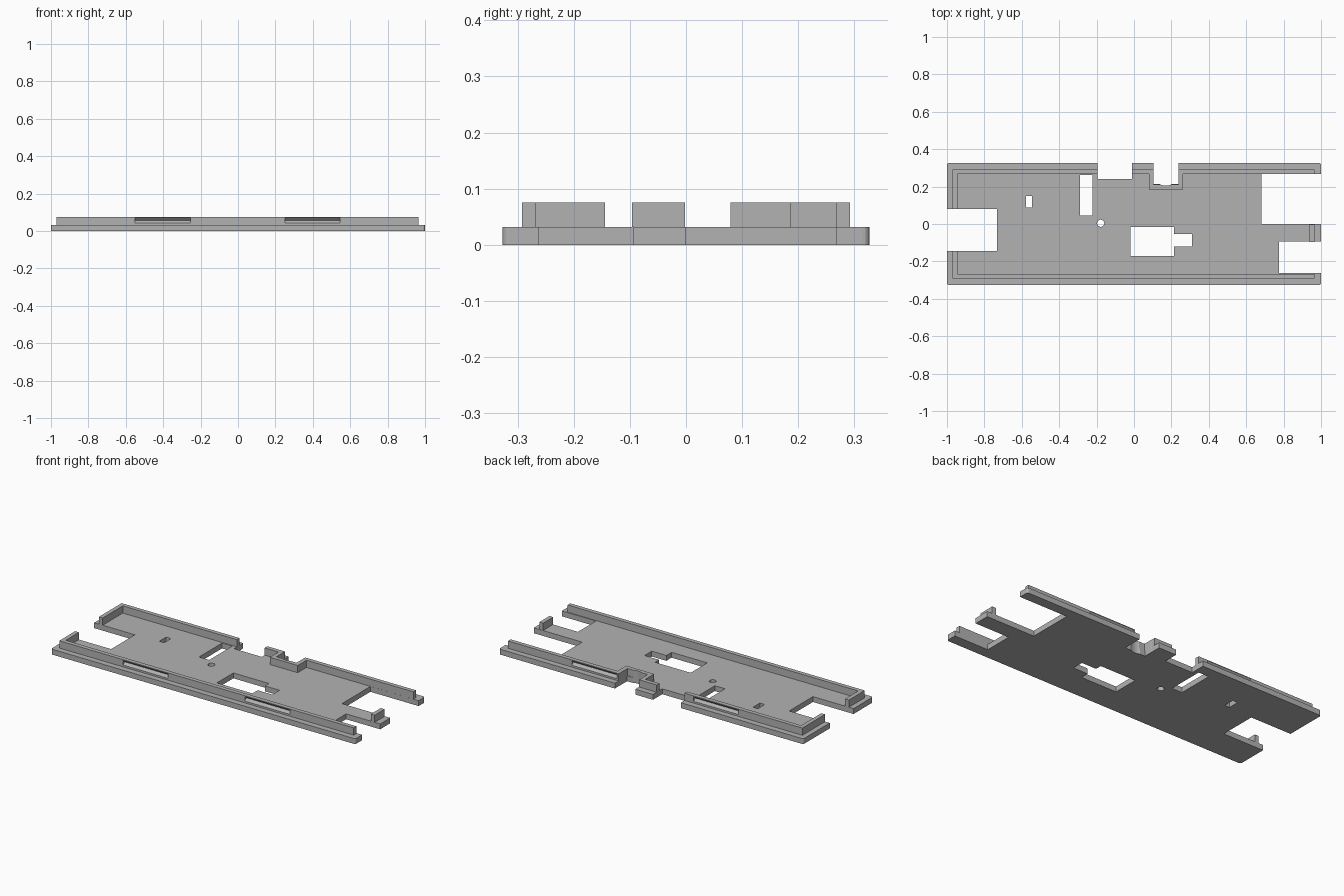
import bpy, bmesh, math
from mathutils import Vector

if "Cube" in bpy.data.objects:
    bpy.data.objects.remove(bpy.data.objects["Cube"])

grey = bpy.data.materials.new("plain grey")
grey.use_nodes = True
colour = (0.45, 0.45, 0.45, 1)
grey.diffuse_color = colour
grey.node_tree.nodes["Principled BSDF"].inputs["Base Color"].default_value = colour

PLATE_TOP, RIM_TOP = 0.032, 0.075
RIM_Y, RIM_THICK = 0.28, 0.025


def prism(name, points, direction):
    """Extrude a closed flat polygon along a direction."""
    bm = bmesh.new()
    face = bm.faces.new([bm.verts.new(p) for p in points])
    new = bmesh.ops.extrude_face_region(bm, geom=[face])["geom"]
    bmesh.ops.translate(bm, vec=direction,
                        verts=[v for v in new if isinstance(v, bmesh.types.BMVert)])
    bmesh.ops.recalc_face_normals(bm, faces=bm.faces)
    mesh = bpy.data.meshes.new(name)
    bm.to_mesh(mesh)
    bm.free()
    mesh.materials.append(grey)
    obj = bpy.data.objects.new(name, mesh)
    bpy.context.collection.objects.link(obj)
    return obj


def box(name, x0, x1, y0, y1, z0, z1):
    corners = [(x0, y0, z0), (x1, y0, z0), (x1, y1, z0), (x0, y1, z0)]
    return prism(name, corners, (0, 0, z1 - z0))


def cylinder(name, x, y, r, sides=32):
    angles = [math.tau * i / sides for i in range(sides)]
    return prism(name, [(x + r * math.cos(a), y + r * math.sin(a), -0.1) for a in angles],
                 (0, 0, 0.3))


def cut(obj, cutter):
    """Subtract the cutter and delete it."""
    mod = obj.modifiers.new("cut", 'BOOLEAN')
    mod.operation, mod.solver, mod.object = 'DIFFERENCE', 'EXACT', cutter
    cutter.hide_render = True
    bpy.context.view_layer.objects.active = obj
    bpy.ops.object.modifier_apply(modifier=mod.name)
    bpy.data.objects.remove(cutter)


def wall(name, path):
    """Rim wall of even thickness along a mitred centre line."""
    pts = [Vector(p) for p in path]
    left, right = [], []
    for i, p in enumerate(pts):
        dirs = [(b - a).normalized() for a, b in zip(pts, pts[1:])][max(i - 1, 0):i + 1]
        normals = [Vector((-d.y, d.x)) for d in dirs]
        offset = normals[0]
        if len(normals) == 2:
            offset = (normals[0] + normals[1]) / (1 + normals[0].dot(normals[1]))
        left.append(p + offset * RIM_THICK / 2)
        right.append(p - offset * RIM_THICK / 2)
    outline = [(p.x, p.y, PLATE_TOP) for p in left + right[::-1]]
    return prism(name, outline, (0, 0, RIM_TOP - PLATE_TOP))


# Base plate with rounded outer corners
plate = box("base_plate", -1, 1, -0.327, 0.327, 0, PLATE_TOP)
bm = bmesh.new()
bm.from_mesh(plate.data)
uprights = [e for e in bm.edges if abs(e.verts[0].co.z - e.verts[1].co.z) > 0.01]
bmesh.ops.bevel(bm, geom=uprights, offset=0.012, segments=5, profile=0.5, affect='EDGES')
bm.to_mesh(plate.data)
bm.free()

# Openings: x0, x1, y0, y1
openings = [
    (-1.1, -0.733, -0.144, 0.079),    # left bay
    (0.683, 1.1, 0.0, 0.267),         # right rear bay
    (0.776, 1.1, -0.263, -0.094),     # right front bay
    (-0.195, -0.012, 0.24, 0.4),      # rear notch
    (0.104, 0.238, 0.213, 0.4),       # stepped rear notch
    (-0.288, -0.221, 0.045, 0.262),   # long slot
    (-0.578, -0.546, 0.087, 0.151),   # short slot
    (-0.02, 0.214, -0.17, -0.015),    # window
    (0.2, 0.31, -0.121, -0.053),      # window side bay
]
for o in openings:
    cut(plate, box("opening_cutter", *o, -0.1, 0.2))
cut(plate, cylinder("hole_cutter", -0.178, 0.004, 0.019))

# Rim walls
front = wall("front_rim", [(-0.957, -0.144), (-0.957, -RIM_Y), (0.965, -RIM_Y)])
rear_right = wall("rear_right_rim", [(-0.957, 0.079), (-0.957, RIM_Y), (-0.195, RIM_Y)])
rear_left = wall("rear_left_rim", [(-0.012, RIM_Y), (0.092, RIM_Y), (0.092, 0.198),
                                   (0.25, 0.198), (0.25, RIM_Y), (0.965, RIM_Y)])
wall("side_rim", [(0.952, -0.096), (0.952, -0.002)])

# Shallow round bite in the stepped notch
for part in (plate, rear_left):
    cut(part, cylinder("bite_cutter", 0.17, 0.272, 0.067, 48))

# V-shaped snap grooves along the outer rim faces
for part, side, start in ((front, -1, -0.55), (front, -1, 0.25),
                          (rear_right, 1, -0.55), (rear_left, 1, 0.25)):
    y, z, d, h = side * (RIM_Y + RIM_THICK / 2), 0.057, 0.014, 0.014
    diamond = [(start, y - d, z), (start, y, z - h), (start, y + d, z), (start, y, z + h)]
    cut(part, prism("groove_cutter", diamond, (0.295, 0, 0)))
